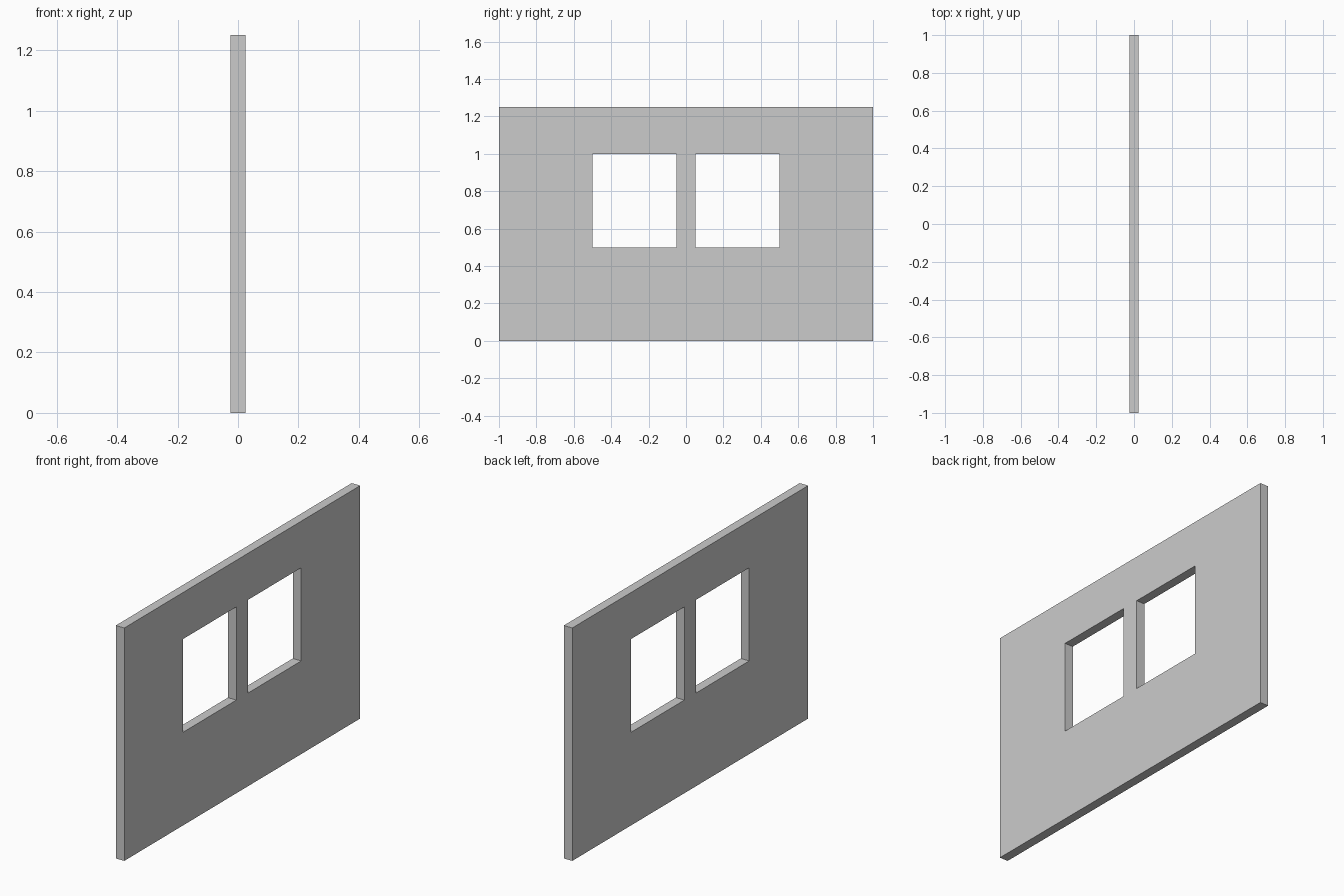
import bpy
import bmesh

if "Cube" in bpy.data.objects:
    bpy.data.objects.remove(bpy.data.objects["Cube"])

THICKNESS = 0.05
Y_LINES = [-1.0, -0.5, -0.05, 0.05, 0.5, 1.0]
Z_LINES = [0.0, 0.5, 1.0, 1.25]
WINDOWS = {(1, 1), (3, 1)}  # (column, row) cells left open

# Wall panel: grid of cells with the two window cells omitted
bm = bmesh.new()
grid = [[bm.verts.new((-THICKNESS / 2, y, z)) for z in Z_LINES] for y in Y_LINES]
for i in range(len(Y_LINES) - 1):
    for j in range(len(Z_LINES) - 1):
        if (i, j) not in WINDOWS:
            bm.faces.new((grid[i][j], grid[i + 1][j], grid[i + 1][j + 1], grid[i][j + 1]))

# Extrude to full thickness, which also forms the window reveals
result = bmesh.ops.extrude_face_region(bm, geom=bm.faces[:])
moved = [g for g in result["geom"] if isinstance(g, bmesh.types.BMVert)]
bmesh.ops.translate(bm, verts=moved, vec=(THICKNESS, 0, 0))
bmesh.ops.recalc_face_normals(bm, faces=bm.faces[:])

mesh = bpy.data.meshes.new("window_wall")
bm.to_mesh(mesh)
bm.free()
wall = bpy.data.objects.new("window_wall", mesh)
bpy.context.collection.objects.link(wall)
